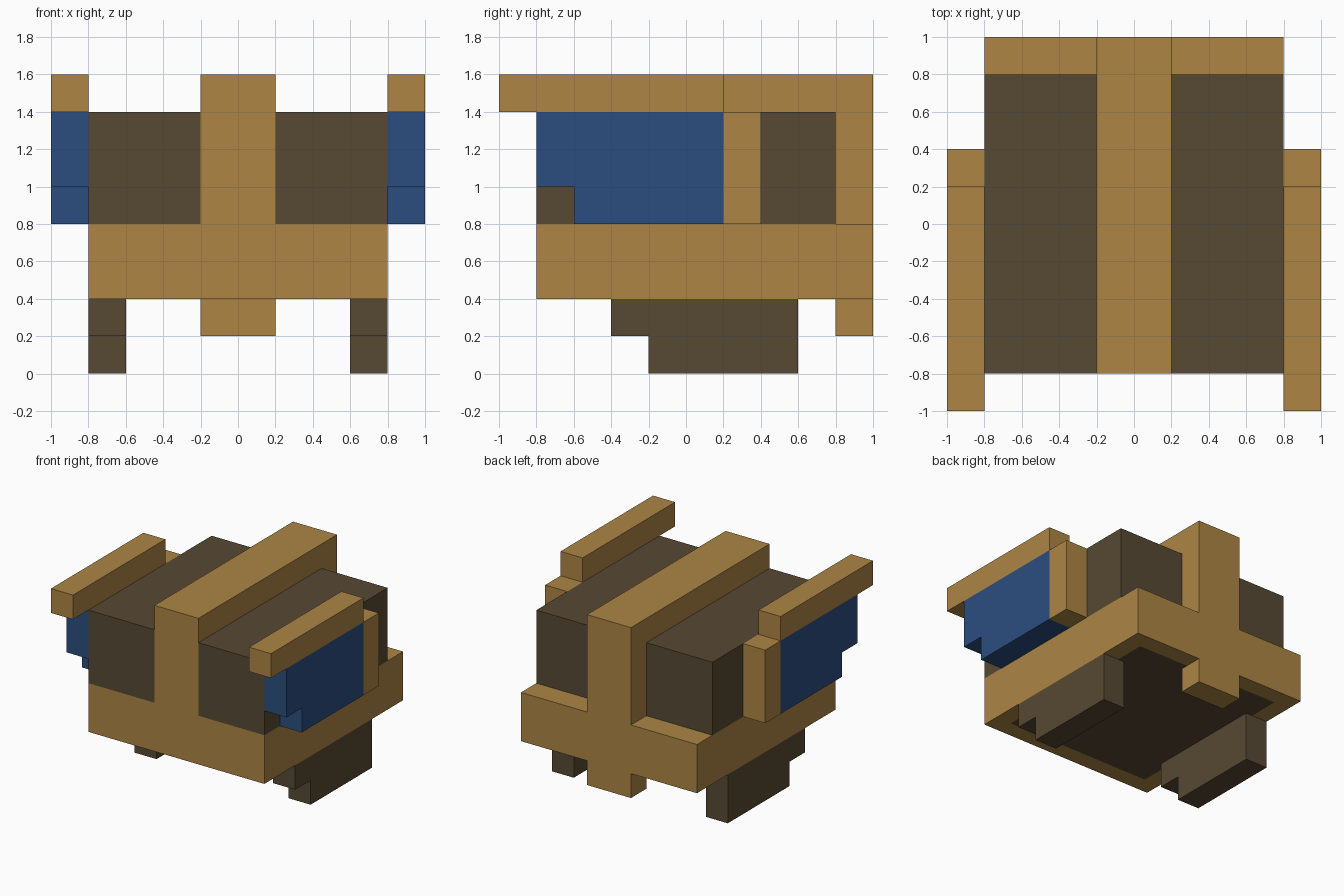
import bpy
import bmesh

if "Cube" in bpy.data.objects:
    bpy.data.objects.remove(bpy.data.objects["Cube"])


def material(name, rgb):
    m = bpy.data.materials.new(name)
    m.diffuse_color = (*rgb, 1.0)
    m.use_nodes = True
    m.node_tree.nodes["Principled BSDF"].inputs["Base Color"].default_value = m.diffuse_color
    return m


TAN = material("tan", (0.418, 0.235, 0.060))
BROWN = material("dark brown", (0.095, 0.067, 0.033))
BLUE = material("blue", (0.024, 0.076, 0.216))


def extrude(name, x0, x1, profile, mat):
    """Extrude a (y, z) outline from x0 to x1."""
    bm = bmesh.new()
    face = bm.faces.new([bm.verts.new((x0, y, z)) for y, z in profile])
    out = bmesh.ops.extrude_face_region(bm, geom=[face])["geom"]
    moved = [v for v in out if isinstance(v, bmesh.types.BMVert)]
    bmesh.ops.translate(bm, verts=moved, vec=(x1 - x0, 0, 0))
    bmesh.ops.recalc_face_normals(bm, faces=bm.faces)
    mesh = bpy.data.meshes.new(name)
    bm.to_mesh(mesh)
    bm.free()
    mesh.materials.append(mat)
    obj = bpy.data.objects.new(name, mesh)
    bpy.context.collection.objects.link(obj)
    return obj


def box(name, x, y, z, mat):
    return extrude(name, x[0], x[1],
                   [(y[0], z[0]), (y[1], z[0]), (y[1], z[1]), (y[0], z[1])], mat)


# Lower hull, with a dark panel inset flush in its underside
hull = box("lower_hull", (-0.8, 0.8), (-0.8, 1.0), (0.4, 0.8), TAN)
hull.data.materials.append(BROWN)
bm = bmesh.new()
bm.from_mesh(hull.data)
bottom = next(f for f in bm.faces if f.normal.z < -0.9)
bmesh.ops.inset_region(bm, faces=[bottom], thickness=0.2)
bottom.material_index = 1
bm.to_mesh(hull.data)
bm.free()

# Central spine and the tail tab below it
box("spine", (-0.2, 0.2), (-0.8, 1.0), (0.8, 1.6), TAN)
box("tail_tab", (-0.2, 0.2), (0.8, 1.0), (0.2, 0.4), TAN)

# Paired parts on both sides
for side, s in (("right", 1), ("left", -1)):
    def span(a, b):
        return tuple(sorted((s * a, s * b)))

    outer = span(0.8, 1.0)
    box(f"{side}_body", span(0.2, 0.8), (-0.8, 0.8), (0.8, 1.4), BROWN)
    # Stepped side panel
    extrude(f"{side}_side_panel", *outer,
            [(-0.6, 0.8), (0.2, 0.8), (0.2, 1.4),
             (-0.8, 1.4), (-0.8, 1.0), (-0.6, 1.0)], BLUE)
    box(f"{side}_rear_post", outer, (0.2, 0.4), (0.8, 1.4), TAN)
    box(f"{side}_top_rail", outer, (-1.0, 0.2), (1.4, 1.6), TAN)
    # Stepped skid
    extrude(f"{side}_skid", *span(0.6, 0.8),
            [(-0.2, 0.0), (0.6, 0.0), (0.6, 0.4),
             (-0.4, 0.4), (-0.4, 0.2), (-0.2, 0.2)], BROWN)
